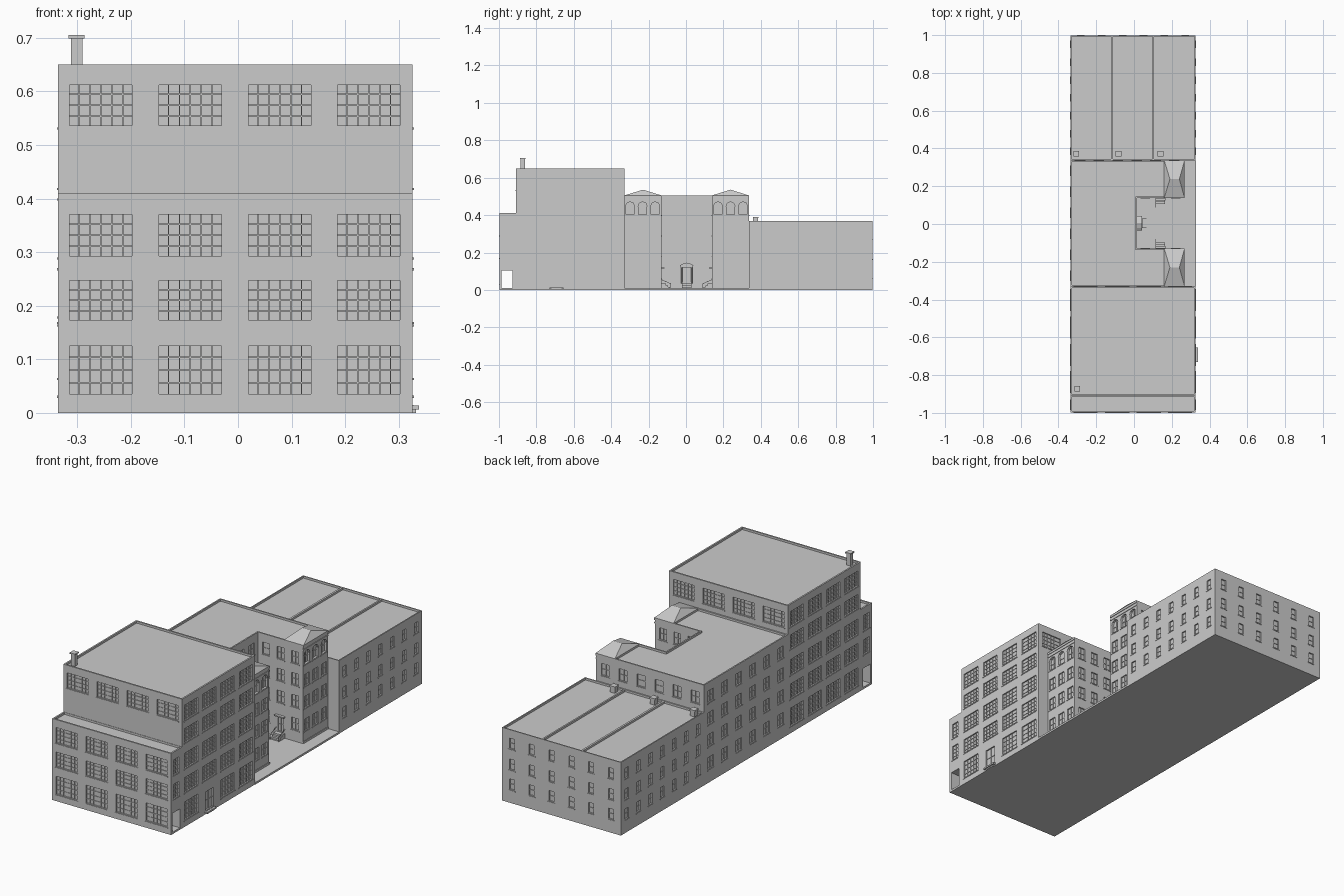
import bpy, bmesh
from mathutils import Vector

if "Cube" in bpy.data.objects:
    bpy.data.objects.remove(bpy.data.objects["Cube"])

# ---------- helpers: a face is (axis, position, outward sign); u runs along it ----------
def prism(bm, face, pts, d0, d1):
    """Extrude a (u, z) outline between two depths measured outward from a face."""
    axis, pos, s = face
    def place(u, z, d):
        return (pos + s * d, u, z) if axis == 'x' else (u, pos + s * d, z)
    a = [bm.verts.new(place(u, z, d0)) for u, z in pts]
    b = [bm.verts.new(place(u, z, d1)) for u, z in pts]
    n = len(pts)
    fs = [bm.faces.new(a), bm.faces.new(b[::-1])]
    fs += [bm.faces.new((a[i], b[i], b[(i + 1) % n], a[(i + 1) % n])) for i in range(n)]
    bmesh.ops.recalc_face_normals(bm, faces=fs)

def rect(bm, face, u0, u1, z0, z1, d0, d1):
    prism(bm, face, [(u0, z0), (u1, z0), (u1, z1), (u0, z1)], d0, d1)

def box(bm, x0, x1, y0, y1, z0, z1):
    rect(bm, ('x', 0, 1), y0, y1, z0, z1, x0, x1)

def slab(bm, pts, z0, z1):
    """Extrude a floor plan upward."""
    a = [bm.verts.new((x, y, z0)) for x, y in pts]
    f = bm.faces.new(a)
    r = bmesh.ops.extrude_face_region(bm, geom=[f])
    vs = [v for v in r['geom'] if isinstance(v, bmesh.types.BMVert)]
    bmesh.ops.translate(bm, vec=(0, 0, z1 - z0), verts=vs)
    fs = {f for v in a + vs for f in v.link_faces}
    bmesh.ops.recalc_face_normals(bm, faces=list(fs))

def to_object(bm, name):
    me = bpy.data.meshes.new(name)
    bm.to_mesh(me)
    bm.free()
    ob = bpy.data.objects.new(name, me)
    bpy.context.collection.objects.link(ob)
    return ob

class Building:
    """Wall mass, the openings cut from it, and the trim set into it."""
    def __init__(self, name):
        self.name = name
        self.wall, self.cut, self.trim = bmesh.new(), bmesh.new(), bmesh.new()

    def window(self, face, u, w, z0, z1, cols, rows, arch=False, depth=.007):
        a, b, t, m = u - w / 2, u + w / 2, .003, .0012
        if arch:
            r = z1 - w / 2
            pts = [(a, z0), (b, z0), (b, r), (u + w * .35, r + w * .36), (u, z1),
                   (u - w * .35, r + w * .36), (a, r)]
            prism(self.cut, face, pts, -depth, .01)
        else:
            rect(self.cut, face, a, b, z0, z1, -depth, .01)
            rect(self.trim, face, a, b, z1 - t, z1, -depth, 0)
        # frame, glazing bars and sill
        for p, q in ((a, a + t), (b - t, b)):
            rect(self.trim, face, p, q, z0, z1 - (w / 2 if arch else 0), -depth, 0)
        rect(self.trim, face, a, b, z0, z0 + t, -depth, 0)
        for i in range(1, cols):
            c = a + w * i / cols
            rect(self.trim, face, c - m, c + m, z0, z1, -depth, -depth + .003)
        for j in range(1, rows):
            c = z0 + (z1 - z0) * j / rows
            rect(self.trim, face, a, b, c - m, c + m, -depth, -depth + .003)
        rect(self.trim, face, a - .003, b + .003, z0 - .004, z0, -.002, .002)

    def finish(self):
        wall = to_object(self.wall, self.name + "_walls")
        cutter = to_object(self.cut, self.name + "_cutter")
        cutter.hide_render = True
        cutter.hide_viewport = False
        cutter.display_type = 'WIRE'
        mod = wall.modifiers.new("openings", 'BOOLEAN')
        mod.object, mod.operation, mod.solver = cutter, 'DIFFERENCE', 'EXACT'
        bpy.context.view_layer.objects.active = wall
        bpy.ops.object.modifier_apply(modifier=mod.name)
        bpy.data.objects.remove(cutter)
        to_object(self.trim, self.name + "_trim")

L, R = -.336, .326            # common left and right walls

# ---------- front warehouse ----------
A = Building("warehouse")
prism(A.wall, ('x', 0, 1), [(-.998, 0), (-.33, 0), (-.33, .65), (-.91, .65), (-.91, .41), (-.998, .41)], L, R)
box(A.cut, L + .008, R - .008, -.902, -.338, .64, .7)          # main roof recess
box(A.cut, L + .008, R - .008, -.99, -.912, .40, .45)          # setback terrace
box(A.cut, -.5, .5, -.986, -.928, .01, .105)                   # ground passage
floors = [(.032, .128), (.17, .25), (.29, .373), (.42, .497), (.533, .615)]
for k, (z0, z1) in enumerate(floors):
    if k != 3:
        for x in (-.256, -.089, .078, .244):
            A.window(('y', -.998 if k < 3 else -.91, -1), x, .122, z0, z1, 6, 4)
            if k == 4:
                A.window(('y', -.33, 1), x, .122, z0, z1, 6, 4)
    for face in (('x', L, -1), ('x', R, 1)):
        for y in (-.8375, -.6925, -.5475, -.4025):
            if k == 0 and face[2] == 1 and y == -.6925:
                A.window(face, y, .07, .015, .115, 2, 2)       # side door
                continue
            A.window(face, y, .11, z0, z1, 5, 4)
        if k in (1, 2):
            A.window(face, -.957, .048, z0, z1, 2, 4)
A.finish()

# side doorstep
bm = bmesh.new()
box(bm, R, .338, -.73, -.655, .006, .014)
box(bm, R, .332, -.72, -.665, 0, .006)
to_object(bm, "side_doorstep")

# ---------- middle courtyard building ----------
B = Building("courtyard_building")
E, C, S, N, CS, CN = .265, .015, -.33, .337, -.13, .138
slab(B.wall, [(L, S), (E, S), (E, CS), (C, CS), (C, CN), (E, CN), (E, N), (L, N)], 0, .505)
t = .007
slab(B.cut, [(L + t, S + t), (.16, S + t), (.16, CS - t), (C - t, CS - t), (C - t, CN + t),
             (.16, CN + t), (.16, N - t), (L + t, N - t)], .495, .55)
levels = [(.065, .13), (.18, .245), (.29, .355), (.40, .465)]
for k, (z0, z1) in enumerate(levels):
    for i in range(6):
        B.window(('x', L, -1), S + .667 * (i + .5) / 6, .05, z0, z1, 2, 2)
        if k == 3:
            B.window(('y', N, 1), L + .6 * (i + .5) / 6, .05, z0, z1, 2, 2)
    for m in (-1, 1):                                          # wing ends
        for y in (.168, .235, .302):
            B.window(('x', E, 1), m * y + .003, .048, z0, z1 + .006 * (k == 3), 2, 2,
                     arch=(k == 3), depth=.012 if k == 3 else .007)
    for i in (-1, 0, 1):                                       # inside the courtyard
        if k == 0 and i == 0:
            continue
        B.window(('x', C, 1), .004 + i * .085, .048, z0, z1, 2, 2)
        B.window(('y', CS, 1), .14 + i * .08, .044, z0, z1, 2, 2)
        B.window(('y', CN, -1), .14 + i * .08, .044, z0, z1, 2, 2)
# entrances: door, steps, canopy and sloping rails
for face, u in ((('x', C, 1), .004), (('y', CS, 1), .14), (('y', CN, -1), .14)):
    B.window(face, u, .036, .034, .11, 2, 2)
    for j in range(3):
        rect(B.trim, face, u - .024, u + .024, .008, .034 - j * .009, 0, .022 + j * .011)
    for e in (-.024, .024):
        side = ('y' if face[0] == 'x' else 'x', u + e, 1)
        o, s = face[1], face[2]
        prism(B.trim, side, [(o, .056), (o + s * .05, .034), (o + s * .05, .031), (o, .053)], -.001, .001)
        p = sorted((o + s * .047, o + s * .05))
        rect(B.trim, side, p[0], p[1], .005, .034, -.001, .001)
    if face[0] == 'y':
        rect(B.trim, face, u - .026, u + .026, .114, .12, 0, .014)
# plinth, cornice bands
for y0, y1 in ((S, CS), (CN, N)):
    rect(B.trim, ('x', E, 1), y0, y1, .477, .483, -.002, .003)
    rect(B.trim, ('x', E, 1), y0, y1, .01, .02, -.002, .003)
    rect(B.trim, ('x', E, 1), y0, y1, .498, .505, -.002, .003)
B.finish()

# main portico
bm = bmesh.new()
front = ('x', C, 1)
for y in (-.022, .030):
    bmesh.ops.create_cone(bm, cap_ends=True, segments=10, radius1=.004, radius2=.0035, depth=.086)
    bmesh.ops.translate(bm, verts=bm.verts[-20:], vec=(C + .018, y, .034 + .043))
rect(bm, front, -.030, .038, .12, .13, 0, .024)
prism(bm, front, [(-.034, .13), (.042, .13), (.03, .138), (.004, .146), (-.022, .138)], 0, .027)
to_object(bm, "portico")

# hipped roofs on the wings
bm = bmesh.new()
for y0, y1 in ((S, CS), (CN, N)):
    ym = (y0 + y1) / 2
    v = [bm.verts.new(p) for p in ((.16, y0, .505), (.268, y0, .505), (.268, y1, .505), (.16, y1, .505),
                                   (.19, ym, .536), (.24, ym, .536))]
    w = [bm.verts.new((q.co.x, q.co.y, .494)) for q in v[:4]]
    for f in ((0, 1, 5, 4), (1, 2, 5), (2, 3, 4, 5), (3, 0, 4)):
        bm.faces.new([v[i] for i in f])
    for i in range(4):
        bm.faces.new((v[i], w[i], w[(i + 1) % 4], v[(i + 1) % 4]))
    bm.faces.new(w)
bmesh.ops.recalc_face_normals(bm, faces=bm.faces[:])
to_object(bm, "hipped_roofs")

# courtyard paving
bm = bmesh.new()
slab(bm, [(C, CS), (E, CS), (E, S), (.328, S), (.328, N), (E, N), (E, CN), (C, CN)], 0, .01)
to_object(bm, "courtyard_paving")

# ---------- rear warehouse ----------
D = Building("rear_warehouse")
box(D.wall, L, R, N, .998, 0, .368)
for x0, x1 in ((L + .006, -.121), (-.111, .099), (.107, R - .006)):
    box(D.cut, x0, x1, N + .006, .992, .358, .4)               # three roof bays
for z in (.065, .165, .27):
    for i in range(7):
        for face in (('x', L, -1), ('x', R, 1)):
            D.window(face, N + .661 * (i + .5) / 7, .034, z, z + .058, 1, 2)
    for i in range(6):
        D.window(('y', .998, 1), L + .662 * (i + .5) / 6, .034, z, z + .058, 1, 2)
D.finish()

# ---------- chimneys ----------
bm = bmesh.new()
box(bm, -.312, -.290, -.884, -.862, .63, .702)
box(bm, -.316, -.286, -.888, -.858, .699, .705)
for x in (-.305, -.082, .14):
    box(bm, x - .013, x + .013, .359, .385, .35, .386)
    box(bm, x - .015, x + .015, .357, .387, .384, .391)
to_object(bm, "chimneys")
